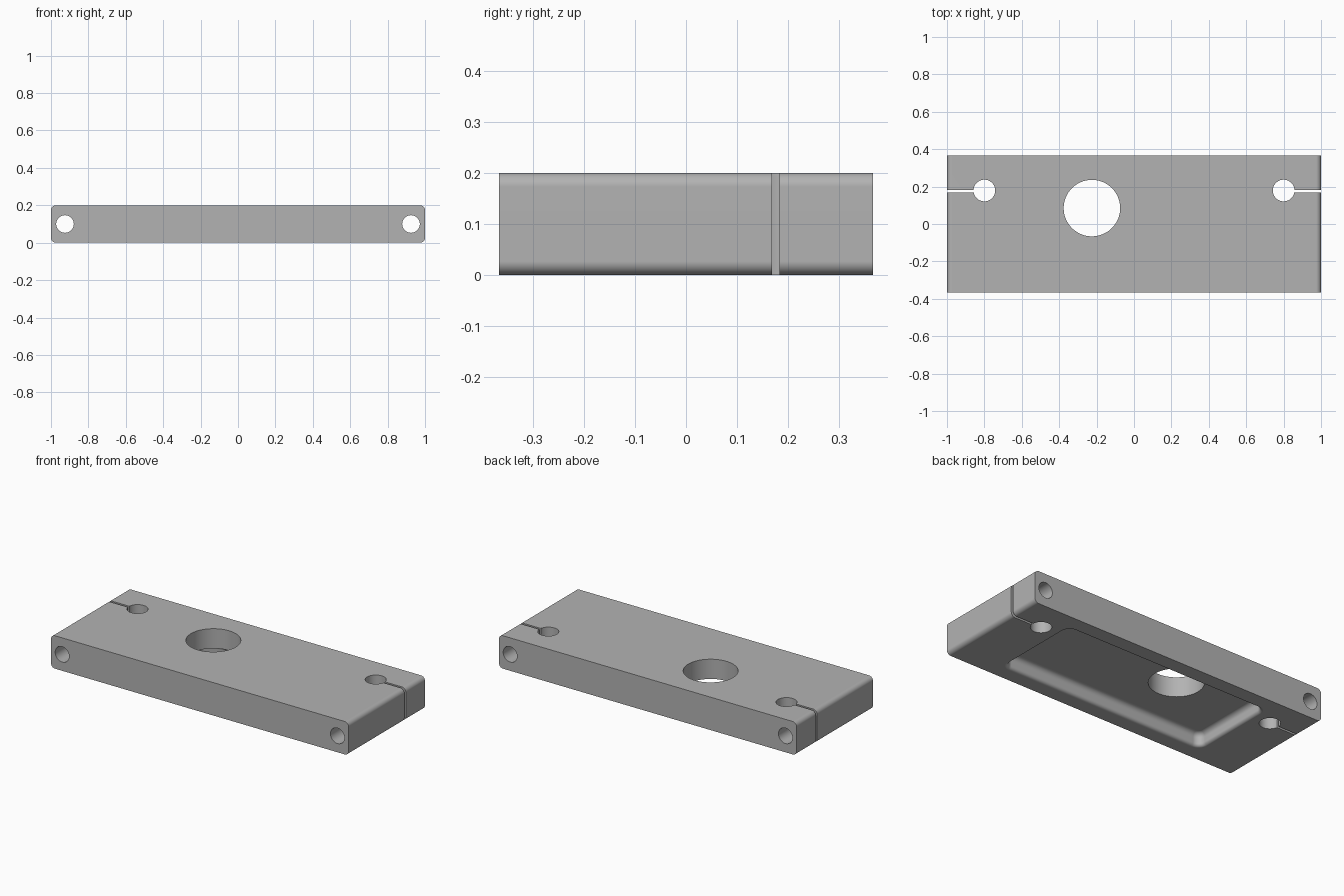
import bpy, bmesh
from math import sin, cos, pi, radians
from mathutils import Matrix

WIDTH, DEPTH, HEIGHT = 2.0, 0.733, 0.2
CLAMP_Y = 0.176

if "Cube" in bpy.data.objects:
    bpy.data.objects.remove(bpy.data.objects["Cube"])

metal = bpy.data.materials.new("grey metal")
metal.use_nodes = True
metal.diffuse_color = (0.45, 0.45, 0.45, 1)
metal.node_tree.nodes["Principled BSDF"].inputs["Base Color"].default_value = (0.45, 0.45, 0.45, 1)


def rounded_rect(half_x, half_y, radius, steps=8):
    """Counter-clockwise outline of a rectangle with rounded corners."""
    points = []
    for i, (sx, sy) in enumerate([(1, 1), (-1, 1), (-1, -1), (1, -1)]):
        for k in range(steps + 1):
            a = (i + k / steps) * pi / 2
            points.append((sx * (half_x - radius) + radius * cos(a),
                           sy * (half_y - radius) + radius * sin(a)))
    return points


def loft(name, loops):
    """Closed solid through a list of equally long vertex loops."""
    bm = bmesh.new()
    rings = [[bm.verts.new(p) for p in loop] for loop in loops]
    for low, high in zip(rings, rings[1:]):
        for i in range(len(low)):
            j = (i + 1) % len(low)
            bm.faces.new((low[i], low[j], high[j], high[i]))
    bm.faces.new(rings[0][::-1])
    bm.faces.new(rings[-1])
    bmesh.ops.recalc_face_normals(bm, faces=bm.faces)
    return finish(name, bm)


def finish(name, bm):
    mesh = bpy.data.meshes.new(name)
    bm.to_mesh(mesh)
    bm.free()
    mesh.materials.append(metal)
    obj = bpy.data.objects.new(name, mesh)
    bpy.context.collection.objects.link(obj)
    return obj


def drill(name, centre, radius, axis="Z", sides=64):
    bm = bmesh.new()
    turn = Matrix.Rotation(pi / 2, 4, "X") if axis == "Y" else Matrix()
    bmesh.ops.create_cone(bm, cap_ends=True, segments=sides, radius1=radius,
                          radius2=radius, depth=1.0,
                          matrix=Matrix.Translation(centre) @ turn)
    return finish(name, bm)


def block(name, centre, size):
    bm = bmesh.new()
    bmesh.ops.create_cube(bm, size=1, matrix=Matrix.Translation(centre)
                          @ Matrix.Diagonal((*size, 1)))
    return finish(name, bm)


# Plate with rounded long-end edges
outline = rounded_rect(WIDTH / 2, HEIGHT / 2, 0.027)
plate = loft("mounting_plate", [[(x, y, z + HEIGHT / 2) for x, z in outline]
                                for y in (-DEPTH / 2, DEPTH / 2)])

# Underside pocket: flared mouth, straight wall, filleted floor
POCKET_X, POCKET_Y, POCKET_Z = 0.68, 0.265, 0.08
MOUTH, FLOOR, STEPS = 0.02, 0.03, 6
profile = [(MOUTH, -0.05)]
for k in range(STEPS + 1):
    a = k / STEPS * pi / 2
    profile.append((MOUTH * (1 - sin(a)), MOUTH * (1 - cos(a))))
for k in range(STEPS + 1):
    a = k / STEPS * pi / 2
    profile.append((FLOOR * (cos(a) - 1), POCKET_Z - FLOOR * (1 - sin(a))))
pocket = loft("pocket_cutter", [
    [(x, y, z) for x, y in rounded_rect(POCKET_X + o, POCKET_Y + o, 0.045 + o)]
    for o, z in profile])

# Holes and clamp slits
cutters = [pocket, drill("main_bore_cutter", (-0.225, 0.085, 0.1), 0.151, sides=96)]
for side, label in ((1, "left"), (-1, "right")):
    cutters += [
        drill(label + "_rod_hole_cutter", (side * 0.8, CLAMP_Y + 0.003, 0.1), 0.058),
        block(label + "_slit_cutter", (side * 0.93, CLAMP_Y, 0.1), (0.26, 0.014, 0.5)),
        drill(label + "_bolt_hole_cutter", (side * 0.925, 0, 0.1), 0.047, "Y", 48),
    ]

for cutter in cutters:
    cut = plate.modifiers.new(cutter.name, "BOOLEAN")
    cut.operation, cut.solver, cut.object = "DIFFERENCE", "EXACT", cutter

# Bake the cuts, then drop the cutters
graph = bpy.context.evaluated_depsgraph_get()
baked = bpy.data.meshes.new_from_object(plate.evaluated_get(graph))
plate.modifiers.clear()
plate.data = baked
baked.materials.clear()
baked.materials.append(metal)
for cutter in cutters:
    bpy.data.objects.remove(cutter)

# Smooth curved walls, crisp edges
bpy.ops.object.select_all(action="DESELECT")
plate.select_set(True)
bpy.context.view_layer.objects.active = plate
bpy.ops.object.shade_smooth_by_angle(angle=radians(30))
weighted = plate.modifiers.new("even_shading", "WEIGHTED_NORMAL")
weighted.keep_sharp = True
